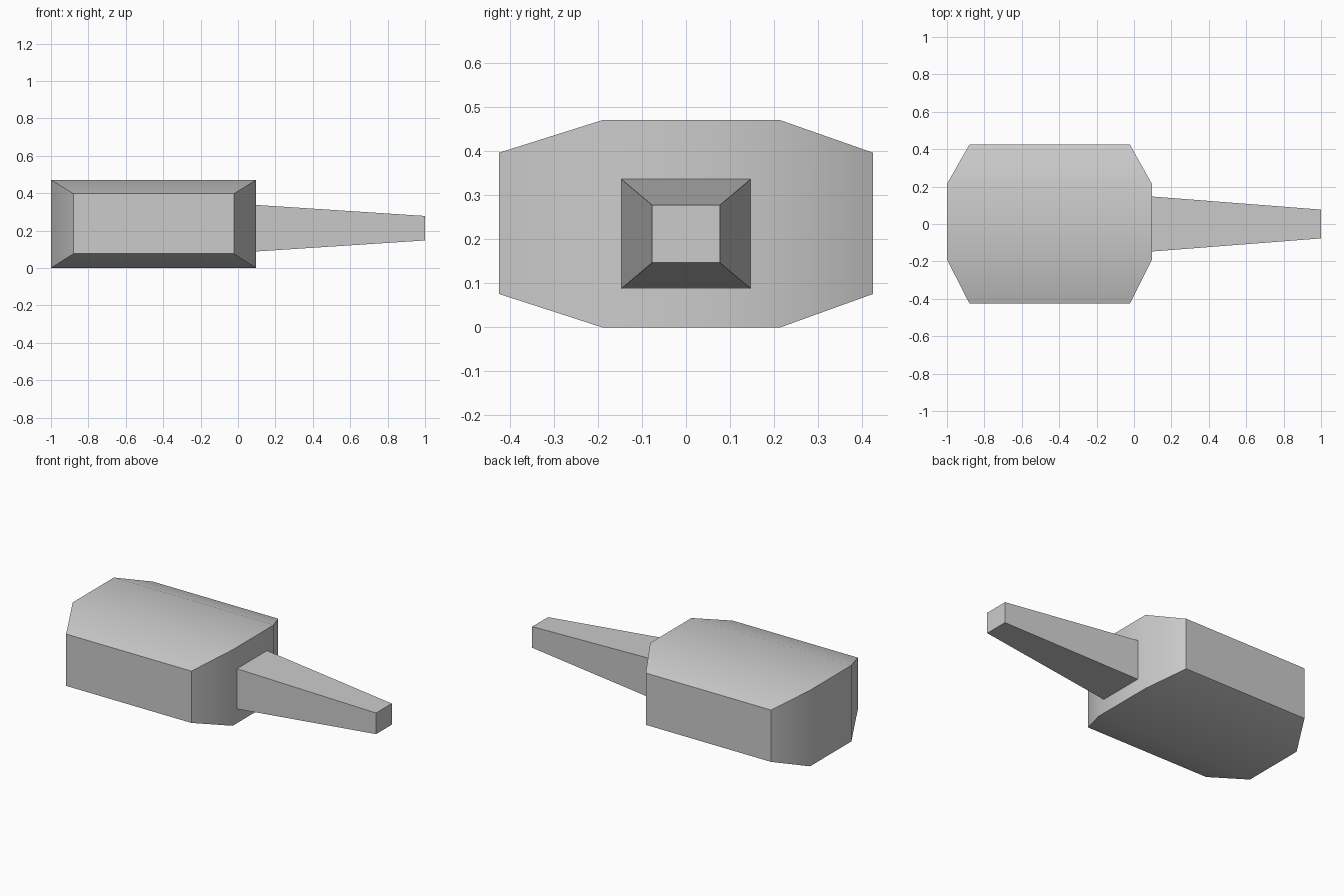
import bpy, bmesh

if "Cube" in bpy.data.objects:
    bpy.data.objects.remove(bpy.data.objects["Cube"])


def loft(name, rings):
    """Skin a row of four-cornered rings and cap both ends."""
    bm = bmesh.new()
    loops = [[bm.verts.new(co) for co in ring] for ring in rings]
    for a, b in zip(loops, loops[1:]):
        for i in range(4):
            j = (i + 1) % 4
            bm.faces.new((a[i], a[j], b[j], b[i]))
    bm.faces.new(loops[0])
    bm.faces.new(loops[-1])
    bmesh.ops.recalc_face_normals(bm, faces=bm.faces[:])
    mesh = bpy.data.meshes.new(name)
    bm.to_mesh(mesh)
    bm.free()
    obj = bpy.data.objects.new(name, mesh)
    bpy.context.collection.objects.link(obj)
    return obj


def ring_y(y, x0, x1, z0, z1):
    return [(x0, y, z0), (x1, y, z0), (x1, y, z1), (x0, y, z1)]


def ring_x(x, half_y, z0, z1):
    return [(x, -half_y, z0), (x, half_y, z0), (x, half_y, z1), (x, -half_y, z1)]


# Wide block, tapered toward both y ends
small = (-0.88, -0.022, 0.076, 0.397)
large = (-1.0, 0.096, 0.0, 0.471)
body = loft("head_block", [ring_y(-0.425, *small), ring_y(-0.19, *large),
                           ring_y(0.214, *large), ring_y(0.425, *small)])

# Soft shading across the shallow bends, crisp outer edges
bpy.context.view_layer.objects.active = body
body.select_set(True)
bpy.ops.object.shade_smooth_by_angle(angle=0.5236)
body.select_set(False)

# Tapered square handle
loft("handle", [ring_x(0.096, 0.147, 0.088, 0.337),
                ring_x(1.0, 0.077, 0.147, 0.278)])
